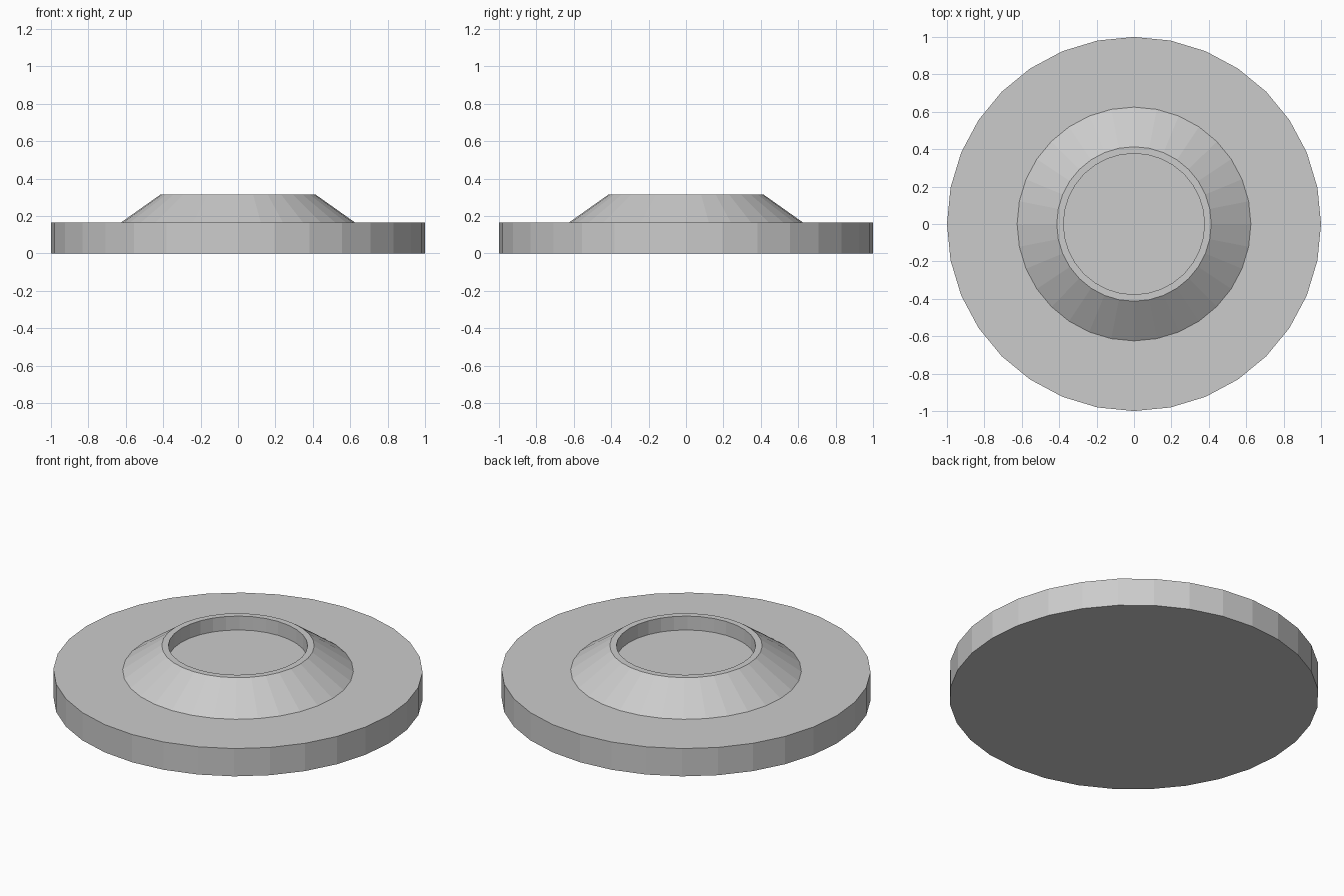
import bpy, bmesh
from math import cos, sin, tau

if "Cube" in bpy.data.objects:
    bpy.data.objects.remove(bpy.data.objects["Cube"])

SIDES = 32


def lathe(name, profile):
    """Revolve (radius, z) points about z; cap the first and last rings."""
    bm = bmesh.new()
    rings = [[bm.verts.new((r * cos(tau * i / SIDES), r * sin(tau * i / SIDES), z))
              for i in range(SIDES)] for r, z in profile]
    for low, high in zip(rings, rings[1:]):
        for i in range(SIDES):
            j = (i + 1) % SIDES
            bm.faces.new((low[i], low[j], high[j], high[i]))
    bm.faces.new(rings[0][::-1])
    bm.faces.new(rings[-1])
    bmesh.ops.recalc_face_normals(bm, faces=bm.faces)
    mesh = bpy.data.meshes.new(name)
    bm.to_mesh(mesh)
    bm.free()
    obj = bpy.data.objects.new(name, mesh)
    bpy.context.collection.objects.link(obj)
    return obj


# Flat disc rising into a sloped collar with a shallow recess, flat shaded
lathe("flanged_base", [
    (1.0, 0.0), (1.0, 0.166),          # disc edge
    (0.625, 0.166), (0.413, 0.316),    # sloped collar
    (0.377, 0.316), (0.377, 0.233),    # rim and recess wall
])
